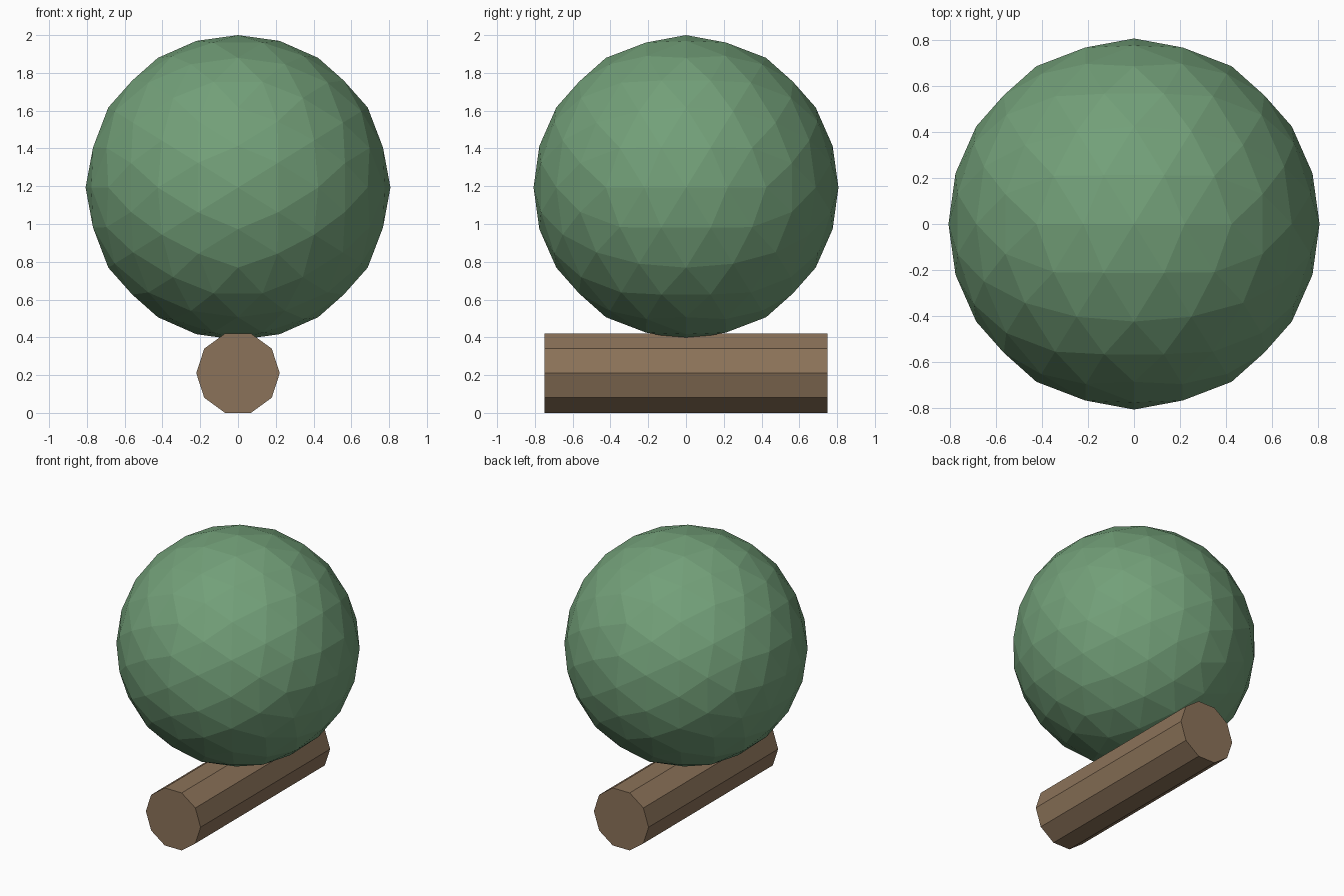
import bpy, bmesh
from math import cos, sin, pi, atan
from mathutils import Matrix, Vector

if "Cube" in bpy.data.objects:
    bpy.data.objects.remove(bpy.data.objects["Cube"])


def finish(bm, name, color):
    """Turn a bmesh into a flat-shaded, coloured object."""
    bmesh.ops.recalc_face_normals(bm, faces=bm.faces)
    mesh = bpy.data.meshes.new(name)
    bm.to_mesh(mesh)
    bm.free()
    mat = bpy.data.materials.new(name + "_colour")
    mat.diffuse_color = color
    mat.use_nodes = True
    mat.node_tree.nodes["Principled BSDF"].inputs["Base Color"].default_value = mat.diffuse_color
    mesh.materials.append(mat)
    obj = bpy.data.objects.new(name, mesh)
    bpy.context.collection.objects.link(obj)
    return obj


# Foliage ball: icosahedron with edges on the axes, subdivided twice
R = 0.807
bm = bmesh.new()
bmesh.ops.create_icosphere(bm, subdivisions=1, radius=R)
tilt = -atan(2) / 2
bm.transform(Matrix.Rotation(tilt, 4, 'Y'))
for _ in range(2):
    bmesh.ops.subdivide_edges(bm, edges=bm.edges[:], cuts=1, use_grid_fill=True)
    for v in bm.verts:
        v.co = v.co.normalized() * R
bm.transform(Matrix.Translation((0, 0, 2 - R)))
finish(bm, "foliage", (0.17, 0.35, 0.19, 1))

# Log trunk: ten-sided prism lying along y, resting on a flat side
SIDES, r, half = 10, 0.221, 0.748
zc = r * cos(pi / SIDES)
bm = bmesh.new()
ring = [bm.verts.new((r * cos(2 * pi * i / SIDES), -half,
                      zc + r * sin(2 * pi * i / SIDES))) for i in range(SIDES)]
cap = bm.faces.new(ring)
ext = bmesh.ops.extrude_face_region(bm, geom=[cap], use_keep_orig=True)
new_verts = [g for g in ext["geom"] if isinstance(g, bmesh.types.BMVert)]
bmesh.ops.translate(bm, verts=new_verts, vec=Vector((0, 2 * half, 0)))
finish(bm, "trunk", (0.26, 0.17, 0.10, 1))
